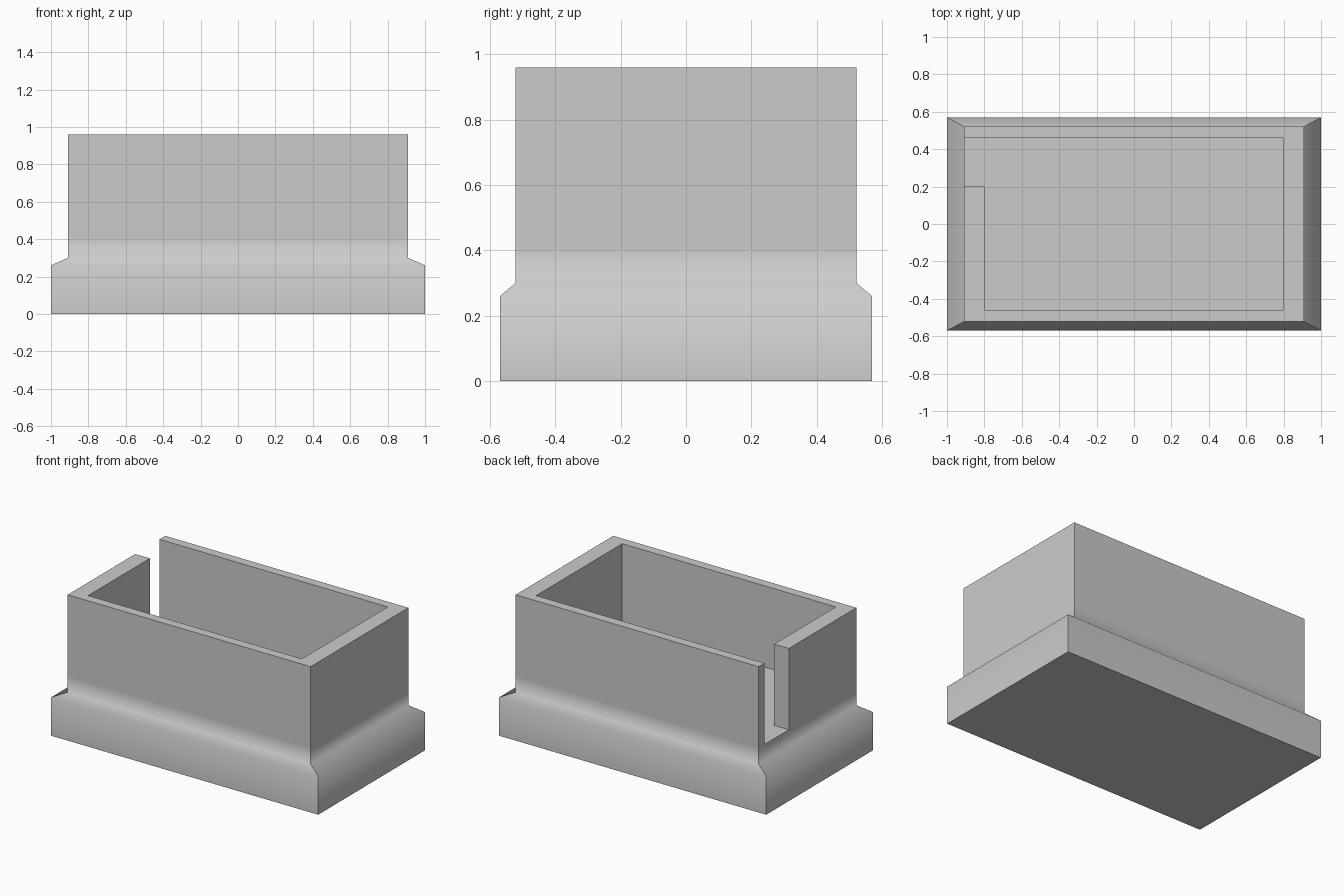
import bpy
import bmesh

cube = bpy.data.objects.get("Cube")
if cube:
    bpy.data.objects.remove(cube, do_unlink=True)

FLOOR, TOP = 0.41, 0.96   # cavity floor and rim heights

grey = bpy.data.materials.new("light_grey")
grey.use_nodes = True
colour = (0.6, 0.6, 0.6, 1)
grey.diffuse_color = colour
grey.node_tree.nodes["Principled BSDF"].inputs["Base Color"].default_value = colour


def finish(name, bm):
    bmesh.ops.recalc_face_normals(bm, faces=bm.faces)
    mesh = bpy.data.meshes.new(name)
    bm.to_mesh(mesh)
    bm.free()
    mesh.materials.append(grey)
    obj = bpy.data.objects.new(name, mesh)
    bpy.context.collection.objects.link(obj)
    return obj


def bridge(bm, low, high):
    for i in range(len(low)):
        j = (i + 1) % len(low)
        bm.faces.new((low[i], low[j], high[j], high[i]))


# Flared base: stacked rectangles, softened only along the two bends
bm = bmesh.new()
levels = [(1.0, 0.57, 0), (1.0, 0.57, 0.26), (0.91, 0.522, 0.30), (0.91, 0.522, FLOOR)]
rings = []
for hx, hy, z in levels:
    corners = [(-hx, -hy), (hx, -hy), (hx, hy), (-hx, hy)]
    rings.append([bm.verts.new((x, y, z)) for x, y in corners])
for low, high in zip(rings, rings[1:]):
    bridge(bm, low, high)
bm.faces.new(rings[0])
bm.faces.new(rings[-1])
for face in bm.faces:
    face.smooth = True
soft = rings[1] + rings[2]
for edge in bm.edges:
    a, b = edge.verts
    edge.smooth = a in soft and b in soft and abs(a.co.z - b.co.z) < 0.001
finish("flared_base", bm)

# Open-topped wall with a slot beside the back corner
bm = bmesh.new()
plan = [(-0.91, 0.46), (-0.91, 0.522), (0.91, 0.522), (0.91, -0.522), (-0.91, -0.522),
        (-0.91, 0.2), (-0.80, 0.2), (-0.80, -0.46), (0.80, -0.46), (0.80, 0.46)]
low = [bm.verts.new((x, y, FLOOR)) for x, y in plan]
high = [bm.verts.new((x, y, TOP)) for x, y in plan]
bridge(bm, low, high)
bm.faces.new(high)
finish("slotted_wall", bm)
